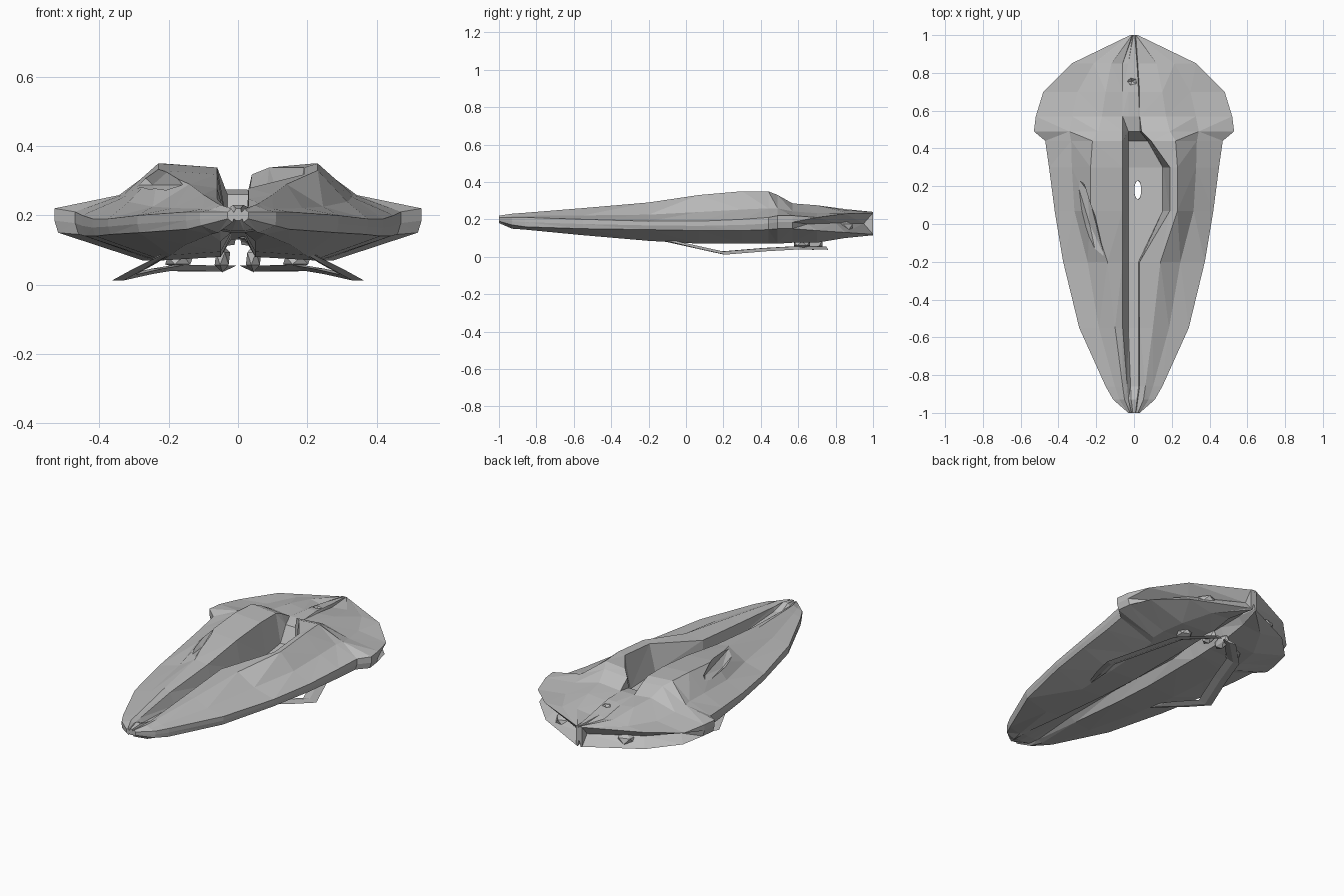
import bpy, bmesh
from mathutils import Vector

if "Cube" in bpy.data.objects:
    bpy.data.objects.remove(bpy.data.objects["Cube"], do_unlink=True)

GREY = (0.5, 0.5, 0.5, 1)
grey = bpy.data.materials.new("plain grey")
grey.use_nodes = True
grey.diffuse_color = GREY
grey.node_tree.nodes["Principled BSDF"].inputs["Base Color"].default_value = GREY


def finish(name, bm):
    """Turn a bmesh into a flat shaded grey object."""
    bmesh.ops.recalc_face_normals(bm, faces=bm.faces)
    mesh = bpy.data.meshes.new(name)
    bm.to_mesh(mesh)
    bm.free()
    mesh.materials.append(grey)
    obj = bpy.data.objects.new(name, mesh)
    bpy.context.scene.collection.objects.link(obj)
    return obj


def loft(name, rings):
    """Skin closed rings of equal length and cap both ends."""
    bm = bmesh.new()
    loops = [[bm.verts.new(p) for p in ring] for ring in rings]
    count = len(loops[0])
    for a, b in zip(loops, loops[1:]):
        for i in range(count):
            j = (i + 1) % count
            bm.faces.new((a[i], a[j], b[j], b[i]))
    bm.faces.new(loops[0])
    bm.faces.new(loops[-1])
    bmesh.ops.triangulate(bm, faces=bm.faces)
    return finish(name, bm)


def lump(name, centre, size, turn=0.0):
    """Faceted ball, stretched and turned about z."""
    bm = bmesh.new()
    bmesh.ops.create_icosphere(bm, subdivisions=1, radius=1)
    obj = finish(name, bm)
    obj.location, obj.scale = centre, size
    obj.rotation_euler.z = turn
    return obj


# Stations along the body:
# y, half width, crest x, crest z, rim top, rim bottom, belly z, pit edge x, floor z
STATIONS = [
    (-1, .03, .02, .22, .21, .19, .18, .01, .22),
    (-.93, .11, .05, .23, .21, .17, .15, .02, .23),
    (-.86, .15, .06, .235, .21, .16, .145, .03, .2),
    (-.55, .29, .1, .26, .2, .15, .115, .03, .18),
    (-.2, .375, .14, .29, .19, .145, .085, .03, .17),
    (.07, .42, .23, .33, .19, .14, .07, .19, .16),
    (.3, .45, .23, .35, .2, .14, .07, .19, .15),
    (.44, .47, .22, .35, .21, .145, .07, .09, .17),
    (.49, .53, .19, .33, .22, .15, .07, .04, .26),
    (.57, .52, .17, .285, .22, .15, .075, .03, .275),
    (.7, .48, .15, .275, .21, .14, .075, .03, .275),
    (.85, .33, .12, .25, .23, .13, .1, .02, .255),
    (1, .02, .01, .24, .235, .12, .115, .005, .24),
]


def half_ring(side, y, w, cx, cz, top, bottom, belly, pit, floor):
    edge = pit if side > 0 else min(.06, cx * .6)
    groove = max(belly + .005, min(.15, floor - .02))
    back = y > .6
    inset = .88 if back else 1
    keel = min(.05, w * .4)
    middle = (top + bottom) / 2
    points = [
        (edge * (.8 if side > 0 else .5), y, floor),
        (edge, y, cz - .012),
        (cx, y, cz),
        (cx + .45 * (w - cx), y, top + .35 * (cz - top)),
        (w, y, top),
        (w * inset, y - .05 * back, middle),
        (w * .98, y, bottom),
        (w * .52, y, belly),
        (keel, y, belly + .01),
        (keel * .4, y, groove),
    ]
    return [(side * x, py, z) for x, py, z in points]


hull = loft("hull", [half_ring(1, *s) + half_ring(-1, *s)[::-1] for s in STATIONS])

# Recesses cut into the hull: shoulder pocket, roof dent, hole in the pit floor
cutters = [
    lump("pocket_cutter", (-.235, .0, .31), (.045, .33, .05), .25),
    lump("dent_cutter", (-.01, .755, .28), (.03, .022, .03)),
    lump("hole_cutter", (.02, .18, .15), (.022, .06, .2)),
]
for cutter in cutters:
    cutter.hide_render = True
    cut = hull.modifiers.new(cutter.name, 'BOOLEAN')
    cut.operation, cut.solver, cut.object = 'DIFFERENCE', 'EXACT', cutter
bpy.context.view_layer.objects.active = hull
hull.select_set(True)
for cutter in cutters:
    bpy.ops.object.modifier_apply(modifier=cutter.name)
    bpy.data.objects.remove(cutter, do_unlink=True)

# Thin bars and small knuckles hanging below, one set on each side
BAR = [(.2, -.13, .085), (.27, .05, .045), (.33, .2, .012),
       (.25, .42, .03), (.19, .6, .04), (.04, .75, .038)]
for side, label in ((1, "left"), (-1, "right")):
    rings = []
    for i, p in enumerate(BAR):
        x, y, z = p
        wide = .012 if i == 0 else .035
        across = Vector((side * wide, wide * .3, -wide * .25))
        mid = Vector((side * x, y, z + .008))
        lift = Vector((0, 0, .008))
        rings.append([mid - across, mid + lift, mid + across, mid - lift])
    loft(label + "_lower_bar", rings)
    lump(label + "_inner_knuckle", (side * .045, .68, .075), (.025, .06, .04))
    lump(label + "_outer_knuckle", (side * .17, .62, .07), (.045, .05, .025))
    lump(label + "_rear_knuckle", (side * .2, .84, .16), (.06, .06, .035))
